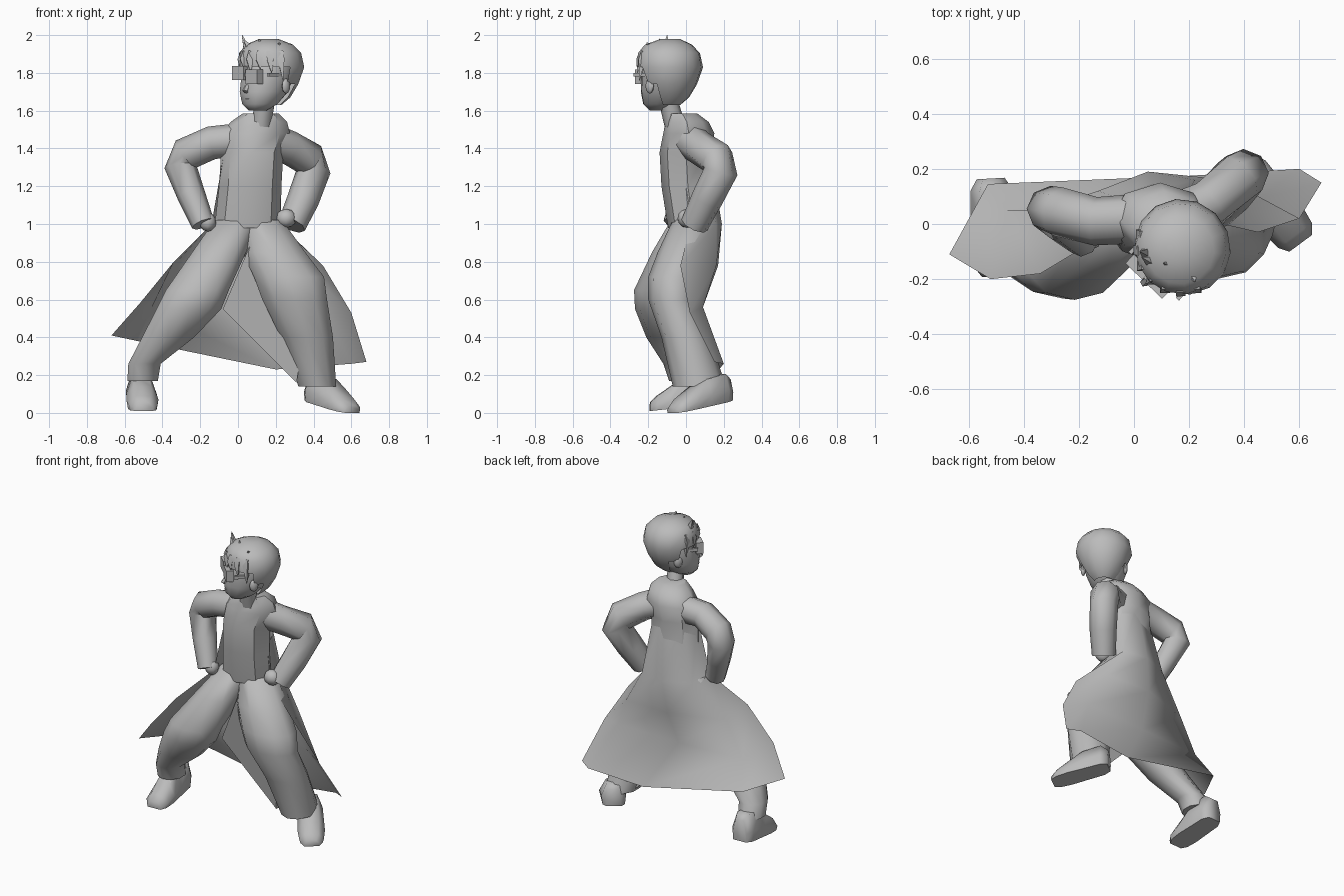
import bpy, bmesh, math
from mathutils import Vector, Matrix

cube = bpy.data.objects.get("Cube")
if cube:
    bpy.data.objects.remove(cube, do_unlink=True)

grey = bpy.data.materials.new("plain_grey")
grey.use_nodes = True
grey.diffuse_color = (0.5, 0.5, 0.5, 1)
grey.node_tree.nodes["Principled BSDF"].inputs["Base Color"].default_value = (0.5, 0.5, 0.5, 1)

# The head is turned toward its right
HEAD = Matrix.Translation((0.17, -0.09, 0)) @ Matrix.Rotation(math.radians(-44), 4, 'Z')


def finish(name, bm, matrix=None, angle=62):
    bmesh.ops.recalc_face_normals(bm, faces=bm.faces)
    mesh = bpy.data.meshes.new(name)
    bm.to_mesh(mesh)
    bm.free()
    mesh.materials.append(grey)
    obj = bpy.data.objects.new(name, mesh)
    bpy.context.collection.objects.link(obj)
    if matrix:
        obj.matrix_world = matrix
    bpy.ops.object.select_all(action='DESELECT')
    obj.select_set(True)
    bpy.context.view_layer.objects.active = obj
    bpy.ops.object.shade_smooth_by_angle(angle=math.radians(angle))


def skin(name, rings, matrix=None, closed=True, angle=62, cut=None):
    """Bridge rows of points; closed rows become a capped tube."""
    bm = bmesh.new()
    rows = [[bm.verts.new(p) for p in ring] for ring in rings]
    n = len(rows[0])
    for a, b in zip(rows, rows[1:]):
        for i in range(n if closed else n - 1):
            j = (i + 1) % n
            bm.faces.new((a[i], a[j], b[j], b[i]))
    if closed:
        bm.faces.new(rows[0])
        bm.faces.new(rows[-1])
    if cut:
        bmesh.ops.delete(bm, geom=[f for f in bm.faces if cut(f.calc_center_median())],
                         context='FACES')
    finish(name, bm, matrix, angle)


def stack(name, levels, n=10, matrix=None, angle=62, cut=None):
    """Horizontal ellipses: z, centre x, centre y, radius x, radius y."""
    turns = [2 * math.pi * i / n - math.pi / 2 for i in range(n)]
    skin(name, [[(cx + rx * math.cos(t), cy + ry * math.sin(t), z) for t in turns]
                for z, cx, cy, rx, ry in levels], matrix, angle=angle, cut=cut)


def limb(name, path, n=8, matrix=None):
    """Round tube along x, y, z, radius; rings share one reference so they never twist."""
    pts = [Vector(p[:3]) for p in path]
    turns = [2 * math.pi * k / n for k in range(n)]
    rings = []
    for i, p in enumerate(pts):
        d = (pts[min(i + 1, len(pts) - 1)] - pts[max(i - 1, 0)]).normalized()
        u = d.cross(Vector((0, 1, 0))).normalized()
        v = d.cross(u)
        rings.append([p + path[i][3] * (u * math.cos(t) + v * math.sin(t)) for t in turns])
    skin(name, rings, matrix)


def ball(name, centre, size, matrix=None):
    bm = bmesh.new()
    bmesh.ops.create_uvsphere(bm, u_segments=8, v_segments=6, radius=1)
    bmesh.ops.transform(bm, verts=bm.verts,
                        matrix=Matrix.Translation(centre) @ Matrix.Diagonal((*size, 1)))
    finish(name, bm, matrix)


def shoe(name, heel, toe, width, height, back):
    heel, toe = Vector(heel), Vector(toe)
    side = (toe - heel).cross(Vector((0, 0, 1))).normalized() * width
    rings = []
    for t, w, h in ((0, .6, back), (.12, .9, 1), (.45, .95, .95), (.7, 1, .65), (.9, .9, .42), (1, .6, .25)):
        c = heel.lerp(toe, t)
        rings.append([c + side * w * s + Vector((0, 0, height * h * k))
                      for s, k in ((-.9, 0), (.9, 0), (1, .4), (.55, 1), (-.55, 1), (-1, .4))])
    skin(name, rings)


# Torso and neck
stack("coat_body", [(.98, .05, .04, .175, .135), (1.2, .065, .01, .165, .14),
                    (1.38, .075, 0, .165, .14), (1.48, .095, .015, .18, .135),
                    (1.54, .11, .005, .15, .115), (1.585, .12, -.02, .095, .08)], n=8, angle=44)
limb("neck", [(.125, -.06, 1.53, .055), (.135, -.08, 1.6, .052), (.15, -.1, 1.68, .05)])

# Trousers
stack("right_leg", [(1.02, 0, .03, .13, .11), (.85, -.1, -.04, .15, .14),
                    (.65, -.215, -.14, .175, .135), (.55, -.26, -.145, .18, .125),
                    (.4, -.37, -.09, .145, .12), (.26, -.495, -.02, .09, .1),
                    (.17, -.505, .01, .085, .1)])
stack("left_leg", [(1.02, .12, .04, .12, .11), (.85, .19, -.01, .175, .14),
                   (.72, .27, -.06, .195, .14), (.6, .3, -.07, .18, .13),
                   (.4, .365, 0, .145, .13), (.14, .42, .07, .105, .14)])
# Loose cloth hanging between the thighs
skin("trouser_gusset", [
    [(.06, -.09, .88), (-.08, -.06, .55), (.31, -.03, .16), (.38, -.16, .6)],
    [(.06, .05, .88), (-.08, .02, .55), (.31, .1, .16), (.38, .02, .6)]])

# Shoes
shoe("right_shoe", (-.52, .165, .05), (-.5, -.19, .01), .085, .18, .8)
shoe("left_shoe", (.39, .22, .065), (.605, -.07, 0), .085, .15, .75)

# Coat back running into a flared tail, open at the front
skin("coat_tail", [
    [(-.07, -.02, 1.4), (-.03, .085, 1.4), (.08, .125, 1.4), (.18, .085, 1.4), (.22, -.02, 1.4)],
    [(-.14, -.06, 1.0), (-.13, .12, 1.0), (.05, .19, 1.0), (.22, .16, 1.0), (.23, .02, .98)],
    [(-.34, -.18, .8), (-.34, .05, .78), (.02, .17, .78), (.34, .16, .78), (.45, -.03, .78)],
    [(-.52, -.2, .58), (-.46, .05, .55), (0, .08, .55), (.45, .09, .56), (.6, .02, .53)],
    [(-.67, -.11, .41), (-.53, .145, .38), (.2, .175, .23), (.6, .2, .26), (.68, .15, .27)],
], closed=False, angle=80)

# Arms with hands on the hips
limb("right_arm", [(.02, .02, 1.445, .09), (-.14, .01, 1.43, .088), (-.275, .045, 1.37, .09),
                   (-.305, .055, 1.305, .085), (-.25, 0, 1.16, .075), (-.185, -.06, 1.0, .062)])
limb("left_arm", [(.16, .02, 1.445, .095), (.27, .07, 1.405, .09), (.375, .165, 1.345, .094),
                  (.4, .185, 1.28, .09), (.345, .11, 1.13, .085), (.285, .045, .995, .075)])
ball("right_hand", (-.16, -.05, 1.01), (.045, .045, .05))
ball("left_hand", (.255, .005, 1.03), (.055, .05, .05))

# Face
stack("face", [(1.6, -.01, -.085, .045, .05), (1.635, -.01, -.068, .095, .098),
               (1.7, -.01, -.037, .125, .138), (1.78, -.005, -.015, .136, .148),
               (1.88, 0, 0, .13, .145), (1.94, 0, 0, .08, .09)], n=12, matrix=HEAD)
limb("nose", [(-.01, -.145, 1.765, .01), (-.01, -.18, 1.705, .016), (-.01, -.155, 1.69, .01)], 5, HEAD)
limb("mouth", [(-.035, -.155, 1.66, .006), (-.01, -.165, 1.66, .009), (.015, -.155, 1.66, .006)], 5, HEAD)
for s, side in ((-1, "right"), (1, "left")):
    ball(side + "_ear", (s * .132, -.015, 1.73), (.016, .028, .04), HEAD)

# Hair cap tapering to the nape, with the face left open
stack("hair_cap", [(1.63, 0, .0, .06, .06), (1.67, 0, .01, .1, .1), (1.74, 0, .015, .142, .135),
                   (1.83, 0, .01, .178, .17), (1.905, 0, 0, .165, .165), (1.95, 0, -.005, .125, .125),
                   (1.98, -.01, 0, .05, .05)], n=14, matrix=HEAD,
      cut=lambda c: (c.y < -.03 and c.z < 1.86) or (c.y < .02 and c.z < 1.74))

# Fringe locks and top tufts
for i in range(7):
    a = math.radians(-66 + 22 * i)
    x, y = .155 * math.sin(a), -.155 * math.cos(a)
    drop = .1 if i in (0, 6) else .04 + .02 * (i % 2)
    limb("fringe_lock_%d" % (i + 1), [(x * .9, y * .9, 1.91, .025), (x, y, 1.87, .025),
                                     (x * 1.03 + .012, y * 1.03, 1.86 - drop, .002)], 4, HEAD)
for i, (x, y, dx, dz) in enumerate(((-.07, -.09, -.03, .07), (-.03, -.1, -.05, .045),
                                    (.03, -.06, -.04, .05), (.08, -.03, .04, .03))):
    limb("hair_tuft_%d" % (i + 1), [(x, y, 1.9, .03), (x + dx * .4, y - .01, 1.94, .02),
                                   (x + dx, y - .02, 1.93 + dz, .002)], 4, HEAD)

# Spectacles: two block lenses, a bridge and short side arms
for name, centre, size in (("right_lens", (-.066, -.155, 1.8), (.085, .045, .075)),
                           ("left_lens", (.034, -.155, 1.78), (.085, .045, .075)),
                           ("lens_bridge", (-.016, -.155, 1.79), (.03, .03, .02)),
                           ("right_temple", (-.122, -.09, 1.8), (.015, .1, .02)),
                           ("left_temple", (.118, -.09, 1.79), (.015, .1, .02))):
    bm = bmesh.new()
    bmesh.ops.create_cube(bm, size=1)
    bmesh.ops.transform(bm, verts=bm.verts,
                        matrix=Matrix.Translation(centre) @ Matrix.Diagonal((*size, 1)))
    finish(name, bm, HEAD)
